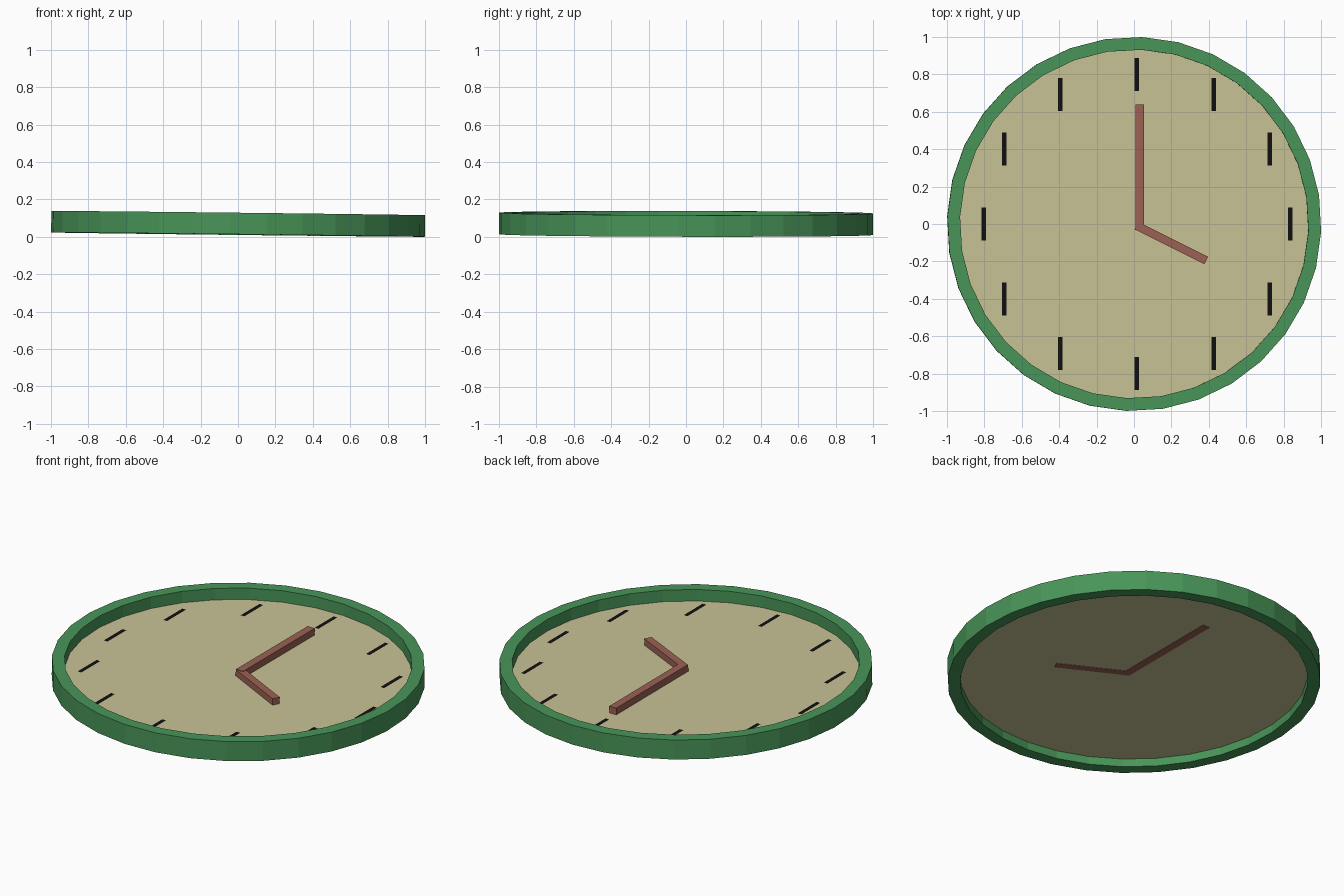
import bpy
import bmesh
from math import sin, cos, pi, radians, atan2
from mathutils import Matrix, Vector

if "Cube" in bpy.data.objects:
    bpy.data.objects.remove(bpy.data.objects["Cube"])

SIDES = 32
OFFSET = radians(-2.4)
R_OUT, R_IN, HEIGHT, FACE_Z = 1.0, 0.932, 0.115, 0.047

# The whole clock lies with a very slight lean
TILT = (Matrix.Translation((0, 0, 0.0118))
        @ Matrix.Rotation(0.0115, 4, 'Y') @ Matrix.Rotation(-0.002, 4, 'X'))


def material(name, rgb):
    m = bpy.data.materials.new(name)
    m.diffuse_color = (*rgb, 1)
    m.use_nodes = True
    m.node_tree.nodes["Principled BSDF"].inputs["Base Color"].default_value = m.diffuse_color
    return m


GREEN = material("green_rim", (0.065, 0.30, 0.098))
CREAM = material("cream_face", (0.58, 0.545, 0.305))
BROWN = material("brown_hand", (0.33, 0.12, 0.09))
BLACK = material("black_mark", (0.005, 0.005, 0.005))


def finish(name, bm, mat, fix_normals=True):
    if fix_normals:
        bmesh.ops.recalc_face_normals(bm, faces=bm.faces)
    bm.transform(TILT)
    me = bpy.data.meshes.new(name)
    bm.to_mesh(me)
    bm.free()
    me.materials.append(mat)
    ob = bpy.data.objects.new(name, me)
    bpy.context.collection.objects.link(ob)
    return ob


def circle(bm, r, z):
    return [bm.verts.new((r * cos(OFFSET + 2 * pi * i / SIDES),
                          r * sin(OFFSET + 2 * pi * i / SIDES), z))
            for i in range(SIDES)]


# Rim: rectangular section swept around the circle
bm = bmesh.new()
loops = [circle(bm, r, z) for r, z in
         ((R_OUT, 0), (R_OUT, HEIGHT), (R_IN, HEIGHT), (R_IN, 0))]
for k in range(4):
    a, b = loops[k], loops[(k + 1) % 4]
    for i in range(SIDES):
        j = (i + 1) % SIDES
        bm.faces.new((a[i], a[j], b[j], b[i]))
finish("rim", bm, GREEN)

# Face: single flat disc, recessed front and back
bm = bmesh.new()
bm.faces.new(circle(bm, R_IN, FACE_Z))
finish("face", bm, CREAM, False)


# Hands: square bars resting in the face
def hand(name, start, end, width, z0, z1):
    start, end = Vector(start), Vector(end)
    d = end - start
    mid = (start + end) / 2
    bm = bmesh.new()
    bmesh.ops.create_cube(bm, size=1, matrix=(
        Matrix.Translation((mid.x, mid.y, (z0 + z1) / 2))
        @ Matrix.Rotation(atan2(d.y, d.x), 4, 'Z')
        @ Matrix.Diagonal((d.length, width, z1 - z0, 1))))
    finish(name, bm, BROWN)


hand("minute_hand", (0.03, -0.03), (0.03, 0.64), 0.046, FACE_Z - 0.002, FACE_Z + 0.040)
hand("hour_hand", (0.015, -0.01), (0.385, -0.195), 0.044, FACE_Z - 0.002, FACE_Z + 0.038)

# Hour markers: plain flat strokes in place of the dial figures
for h in range(1, 13):
    t = pi / 2 - h * pi / 6
    x, y = 0.015 + 0.82 * cos(t), 0.80 * sin(t)
    bm = bmesh.new()
    bm.faces.new([bm.verts.new((x + sx * 0.012, y + sy * 0.088, FACE_Z + 0.002))
                  for sx, sy in ((-1, -1), (1, -1), (1, 1), (-1, 1))])
    finish(f"hour_marker_{h:02d}", bm, BLACK, False)
